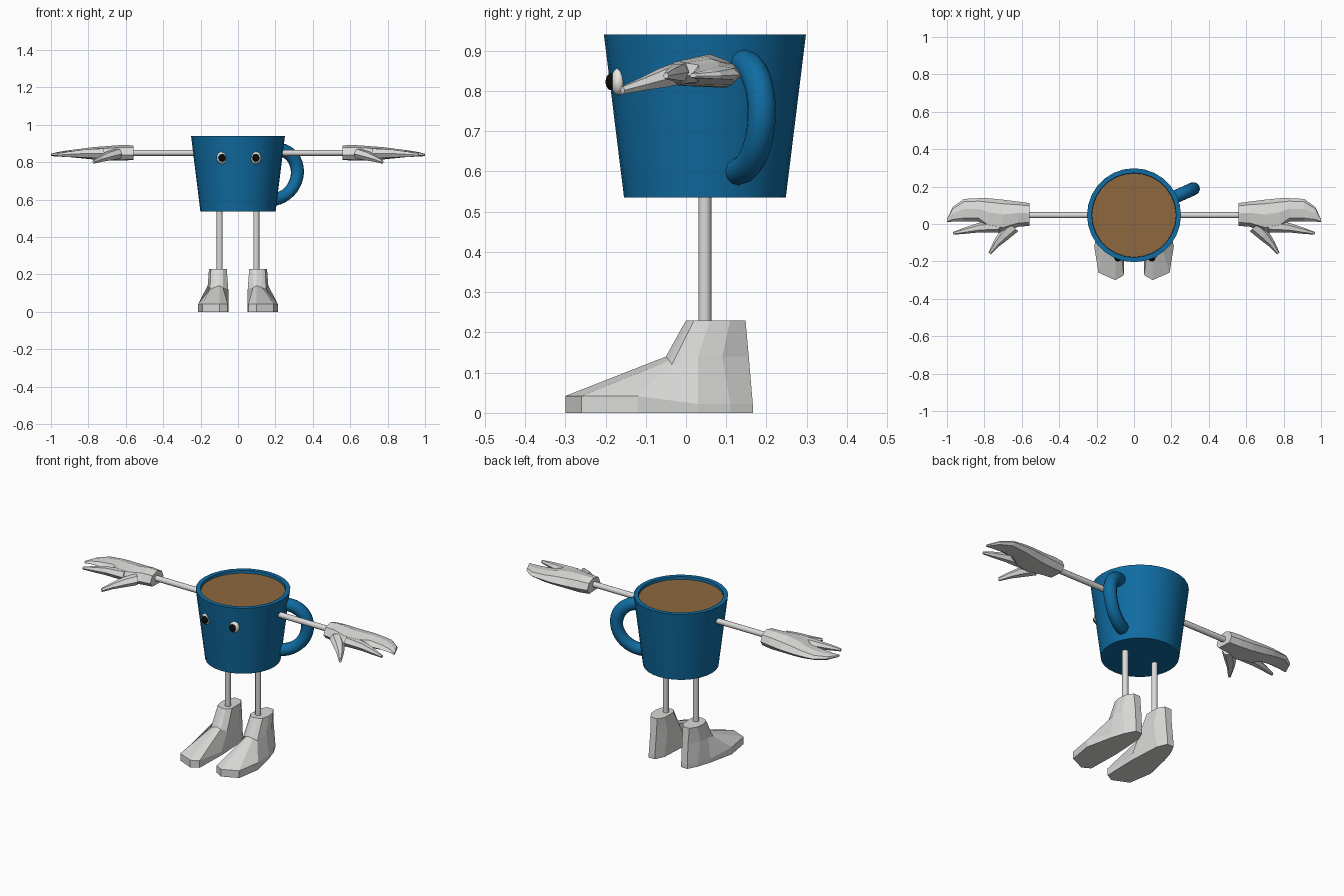
import bpy, bmesh, math
from math import sin, cos, tau
from mathutils import Vector, Matrix

if "Cube" in bpy.data.objects:
    bpy.data.objects.remove(bpy.data.objects["Cube"])


def material(name, rgb):
    m = bpy.data.materials.new(name)
    m.diffuse_color = (*rgb, 1)
    m.use_nodes = True
    m.node_tree.nodes["Principled BSDF"].inputs["Base Color"].default_value = m.diffuse_color
    return m


BLUE = material("blue glaze", (0.005, 0.15, 0.36))
BROWN = material("coffee brown", (0.27, 0.14, 0.05))
GREY = material("glove grey", (0.70, 0.70, 0.69))
WHITE = material("eye white", (0.85, 0.85, 0.82))
BLACK = material("pupil black", (0.003, 0.003, 0.003))
CUP_Y = 0.047


def loft(bm, rings, caps=True):
    """Skin a list of equal-length closed rings."""
    vr = [[bm.verts.new(p) for p in r] for r in rings]
    n = len(vr[0])
    for a, b in zip(vr, vr[1:]):
        for i in range(n):
            j = (i + 1) % n
            bm.faces.new((a[i], a[j], b[j], b[i]))
    if caps:
        bm.faces.new(vr[0][::-1])
        bm.faces.new(vr[-1])


def finish(bm, name, mat, smooth=False):
    bmesh.ops.recalc_face_normals(bm, faces=bm.faces[:])
    me = bpy.data.meshes.new(name)
    bm.to_mesh(me)
    bm.free()
    ob = bpy.data.objects.new(name, me)
    bpy.context.collection.objects.link(ob)
    me.materials.append(mat)
    if smooth:
        bpy.ops.object.select_all(action='DESELECT')
        ob.select_set(True)
        bpy.context.view_layer.objects.active = ob
        bpy.ops.object.shade_smooth_by_angle(angle=math.radians(40))
    return ob


def circle(r, z, n=28):
    return [(r * cos(tau * i / n), CUP_Y + r * sin(tau * i / n), z) for i in range(n)]


def rod(name, a, b, r):
    a, b = Vector(a), Vector(b)
    q = (b - a).to_track_quat('Z', 'Y')
    bm = bmesh.new()
    loft(bm, [[p + q @ Vector((r * cos(tau * i / 12), r * sin(tau * i / 12), 0))
               for i in range(12)] for p in (a, b)])
    finish(bm, name, GREY, True)


def ellipsoid(name, centre, size, mat):
    bm = bmesh.new()
    bmesh.ops.create_uvsphere(bm, u_segments=16, v_segments=10, radius=1,
                              matrix=Matrix.LocRotScale(Vector(centre), None, Vector(size)))
    finish(bm, name, mat, True)


# Cup shell with rim and inner wall
bm = bmesh.new()
loft(bm, [circle(0.201, 0.535), circle(0.251, 0.94), circle(0.226, 0.94), circle(0.223, 0.915)])
finish(bm, "cup", BLUE, True)

# Coffee surface
bm = bmesh.new()
bm.faces.new([bm.verts.new(p) for p in circle(0.2255, 0.925)])
finish(bm, "coffee", BROWN)

# Handle: arc of a ring, turned towards the back right and leaning with the wall
bm = bmesh.new()
turn, lean, rings = math.radians(24), 0.1, []
for k in range(25):
    a = math.radians(-105 + 210 * k / 24)
    ring = []
    for i in range(12):
        t = tau * i / 12
        rad = 0.134 + 0.035 * cos(t)
        dz = rad * sin(a)
        out, side = 0.213 + rad * cos(a) + lean * dz, 0.035 * sin(t)
        ring.append((out * cos(turn) - side * sin(turn),
                     CUP_Y + out * sin(turn) + side * cos(turn), 0.735 + dz))
    rings.append(ring)
loft(bm, rings)
finish(bm, "handle", BLUE, True)

# Foot outline: sole (x, y), instep (x, y, z), ankle (x, y)
SOLE = [(.055, -.275), (.10, -.30), (.19, -.26), (.213, -.12), (.18, .03),
        (.155, .11), (.125, .166), (.085, .166), (.06, .11), (.05, -.08)]
INSTEP = [(.08, -.045, .13), (.10, -.05, .14), (.125, -.042, .13), (.15, -.035, .12), (.162, .03, .14),
          (.155, .09, .14), (.122, .156, .14), (.083, .156, .14), (.057, .09, .14), (.052, -.025, .12)]
ANKLE = [(.08, .002), (.10, 0), (.13, .008), (.145, .02), (.155, .06),
         (.15, .11), (.125, .148), (.083, .148), (.06, .11), (.06, .03)]

# Hand stations: x, y min, y max, z min, z max
PALM = [(.56, -.01, .112, .812, .89), (.62, -.015, .12, .808, .892), (.70, -.045, .13, .81, .886),
        (.78, -.03, .138, .815, .88), (.83, .012, .138, .82, .873), (.91, .014, .134, .828, .863),
        (.97, .013, .09, .83, .853), (1.0, .01, .025, .833, .845)]


def section(x, y0, y1, z0, z1):
    c, w, h = (y0 + y1) / 2, (y1 - y0) / 2, z1 - z0
    prof = [(-1, .35), (-.7, .05), (.7, 0), (1, .35), (.75, .8), (.1, 1), (-.7, .85)]
    return [(x, c + w * u, z0 + h * v) for u, v in prof]


def finger(bm, pts):
    """Tapered six-sided digit; pts are (x, y, z, half width, half height)."""
    d = Vector((pts[-1][0] - pts[0][0], pts[-1][1] - pts[0][1], 0)).normalized()
    s = Vector((-d.y, d.x, 0))
    loft(bm, [[Vector((x, y, z)) + s * w * cos(tau * i / 6) + Vector((0, 0, h * sin(tau * i / 6)))
               for i in range(6)] for x, y, z, w, h in pts])


for side, sx in (("right", 1), ("left", -1)):
    # Shoe
    bm = bmesh.new()
    loft(bm, [[(x, y, 0) for x, y in SOLE],
              [(x, y, .042 if y < -.1 else .022) for x, y in SOLE],
              INSTEP, [(x, y, .23) for x, y in ANKLE]])
    bmesh.ops.scale(bm, vec=(sx, 1, 1), verts=bm.verts[:])
    finish(bm, side + "_shoe", GREY)

    # Gloved hand: palm with closed fingers, index finger and thumb
    bm = bmesh.new()
    loft(bm, [section(*s) for s in PALM])
    finger(bm, [(.72, -.01, .847, .035, .03), (.83, -.02, .846, .025, .024),
                (.91, -.037, .842, .016, .016), (.967, -.05, .838, .007, .008)])
    finger(bm, [(.645, -.015, .845, .035, .03), (.695, -.06, .832, .032, .026),
                (.735, -.105, .818, .02, .018), (.772, -.158, .802, .008, .011)])
    bmesh.ops.scale(bm, vec=(sx, 1, 1), verts=bm.verts[:])
    finish(bm, side + "_hand", GREY)

    # Limbs and eyes
    rod(side + "_arm", (sx * .20, CUP_Y, .85), (sx * .58, CUP_Y, .85), .016)
    rod(side + "_leg", (sx * .098, CUP_Y, .20), (sx * .098, CUP_Y, .55), .016)
    ex = .005 + sx * .09
    ellipsoid(side + "_eye", (ex, -.168, .823), (.029, .019, .034), WHITE)
    ellipsoid(side + "_pupil", (ex, -.186, .823), (.019, .014, .021), BLACK)
